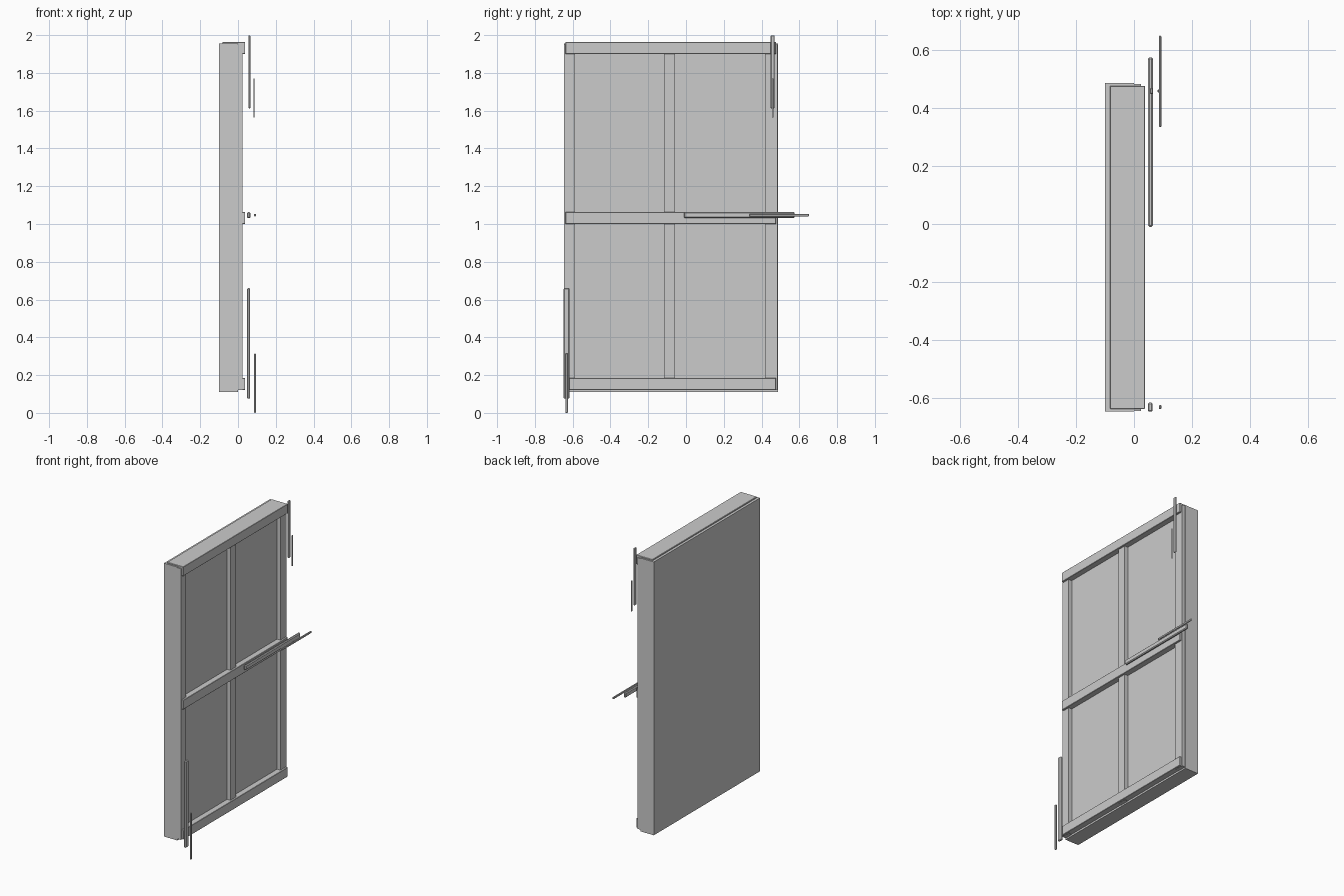
import bpy, bmesh
from mathutils import Vector

if "Cube" in bpy.data.objects:
    bpy.data.objects.remove(bpy.data.objects["Cube"])


def box(name, lo, hi, bevel=0.0):
    """Box between two corners, with optional chamfered edges."""
    lo, hi = Vector(lo), Vector(hi)
    bm = bmesh.new()
    bmesh.ops.create_cube(bm, size=1)
    for v in bm.verts:
        v.co = Vector(a * b for a, b in zip(v.co, hi - lo)) + (lo + hi) / 2
    if bevel:
        bmesh.ops.bevel(bm, geom=bm.edges[:], offset=bevel, segments=1,
                        profile=0.5, affect='EDGES')
    mesh = bpy.data.meshes.new(name)
    bm.to_mesh(mesh)
    bm.free()
    ob = bpy.data.objects.new(name, mesh)
    bpy.context.collection.objects.link(ob)
    return ob


def rod(name, axis, start, end, x, cross, width, depth):
    """Chamfered bar running along y or z in front of the panel."""
    if axis == 'z':
        lo, hi = (x - depth / 2, cross - width / 2, start), (x + depth / 2, cross + width / 2, end)
    else:
        lo, hi = (x - depth / 2, start, cross - width / 2), (x + depth / 2, end, cross + width / 2)
    box(name, lo, hi, min(width, depth) * 0.28)


# Main slab
box("door_panel", (-0.10, -0.647, 0.11), (0.0, 0.486, 1.955))

# Upright stiles
for name, y0, y1 in (("left_stile", -0.645, -0.588),
                     ("middle_stile", -0.117, -0.058),
                     ("right_stile", 0.417, 0.484)):
    box(name, (-0.064, y0, 0.12), (0.025, y1, 1.95))

# Horizontal rails, standing prouder than the stiles
for name, z0 in (("bottom_rail", 0.122), ("middle_rail", 1.0), ("top_rail", 1.9)):
    box(name, (-0.083, -0.638, z0), (0.038, 0.477, z0 + 0.063), 0.002)

# Loose bars: each a thick grip with a thin rod set further out
for name, axis, base, way, cross, s, gx, rx in (
        ("bottom", 'z', 0.0, 1, -0.632, 1.0, 0.056, 0.09),
        ("middle", 'y', 0.65, -1, 1.047, 1.0, 0.057, 0.09),
        ("top", 'z', 1.563, 1, 0.459, 0.66, 0.060, 0.084)):
    for part, a, b, x, w, d in (("grip", 0.075, 0.66, gx, 0.032, 0.017),
                                ("rod", 0.0, 0.315, rx, 0.014, 0.009)):
        p, q = sorted((base + way * a * s, base + way * b * s))
        rod(f"{name}_{part}", axis, p, q, x, cross, w * s, d * s)
